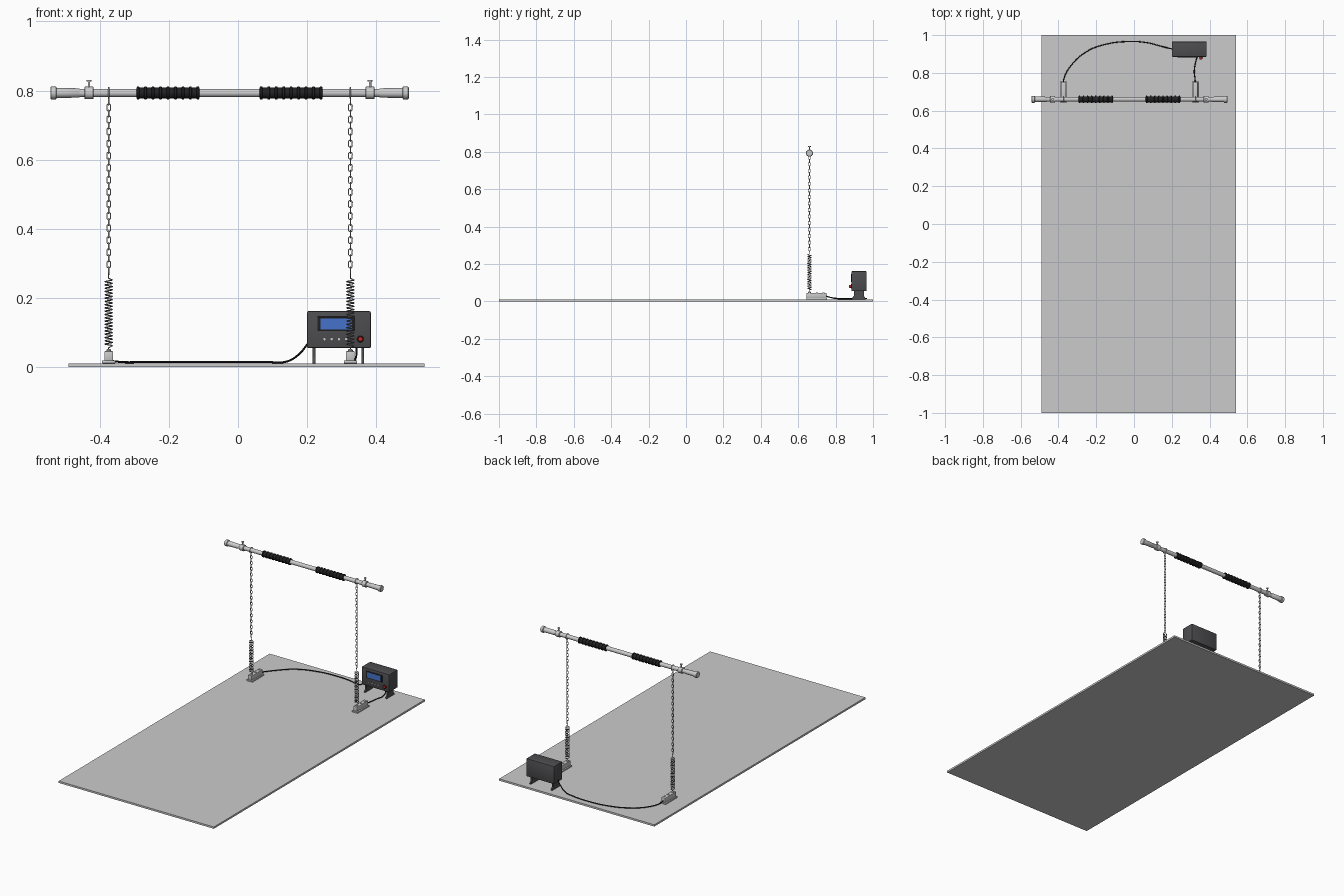
import bpy, bmesh, math
from mathutils import Vector

if "Cube" in bpy.data.objects:
    bpy.data.objects.remove(bpy.data.objects["Cube"])

CX, BY, BZ = -0.0245, 0.66, 0.793   # bar centre
TOP = 0.011                         # platform top


def paint(name, rgb):
    m = bpy.data.materials.new(name)
    m.diffuse_color = (*rgb, 1)
    m.use_nodes = True
    m.node_tree.nodes["Principled BSDF"].inputs["Base Color"].default_value = m.diffuse_color
    return m


black = paint("black_rubber", (0.015, 0.015, 0.015))
dark = paint("dark_grey", (0.075, 0.075, 0.08))
blue = paint("screen_blue", (0.06, 0.17, 0.6))
red = paint("button_red", (0.6, 0.02, 0.02))
steel = paint("spring_steel", (0.2, 0.2, 0.2))


def finish(ob, mat=None, smooth=True):
    if mat:
        ob.data.materials.append(mat)
    if smooth:
        bpy.ops.object.select_all(action='DESELECT')
        ob.select_set(True)
        bpy.context.view_layer.objects.active = ob
        bpy.ops.object.shade_smooth_by_angle(angle=math.radians(35))
    return ob


def from_bmesh(name, bm):
    bmesh.ops.recalc_face_normals(bm, faces=bm.faces)
    me = bpy.data.meshes.new(name)
    bm.to_mesh(me)
    bm.free()
    ob = bpy.data.objects.new(name, me)
    bpy.context.collection.objects.link(ob)
    return ob


def box(name, lo, hi, mat=None, bevel=0.0):
    bm = bmesh.new()
    bmesh.ops.create_cube(bm, size=1)
    for v in bm.verts:
        v.co = Vector([(a + b) / 2 + c * (b - a) for a, b, c in zip(lo, hi, v.co)])
    if bevel:
        bmesh.ops.bevel(bm, geom=bm.edges[:], offset=bevel, segments=2,
                        profile=0.5, affect='EDGES')
    return finish(from_bmesh(name, bm), mat, bevel > 0)


def lathe(name, origin, axis, profile, mat=None, sides=24):
    """Revolve (distance, radius) pairs round an axis, with capped ends."""
    q = Vector((0, 0, 1)).rotation_difference(Vector(axis))
    bm = bmesh.new()
    rings = []
    for d, r in profile:
        rings.append([bm.verts.new(Vector(origin) + q @ Vector(
            (r * math.cos(math.tau * i / sides), r * math.sin(math.tau * i / sides), d)))
            for i in range(sides)])
    for a, b in zip(rings, rings[1:]):
        for i in range(sides):
            j = (i + 1) % sides
            bm.faces.new((a[i], a[j], b[j], b[i]))
    bm.faces.new(rings[0])
    bm.faces.new(rings[-1])
    return finish(from_bmesh(name, bm), mat)


def wires(name, paths, radius, mat=None, closed=False, kind='POLY', res=1):
    cu = bpy.data.curves.new(name, 'CURVE')
    cu.dimensions = '3D'
    cu.bevel_depth, cu.bevel_resolution, cu.use_fill_caps = radius, res, True
    for pts in paths:
        sp = cu.splines.new(kind)
        if kind == 'BEZIER':
            sp.bezier_points.add(len(pts) - 1)
            for p, c in zip(sp.bezier_points, pts):
                p.co = c
                p.handle_left_type = p.handle_right_type = 'AUTO'
            sp.resolution_u = 8
        else:
            sp.points.add(len(pts) - 1)
            for p, c in zip(sp.points, pts):
                p.co = (*c, 1)
        sp.use_cyclic_u = closed
    ob = bpy.data.objects.new(name, cu)
    bpy.context.collection.objects.link(ob)
    bpy.ops.object.select_all(action='DESELECT')
    ob.select_set(True)
    bpy.context.view_layer.objects.active = ob
    bpy.ops.object.convert(target='MESH')
    return finish(bpy.context.object, mat)


def link(x, z, turned, w=0.0055, h=0.0104):
    pts = []
    for i in range(16):
        a = math.tau * i / 16
        u = w * math.cos(a)
        v = w * math.sin(a) + math.copysign(h - w, math.sin(a + 0.01))
        pts.append((x, BY + u, z + v) if turned else (x + u, BY, z + v))
    return pts


# platform
box("platform", (-0.49, -1, 0), (0.54, 1, TOP))

# lifting bar
lathe("bar_shaft", (CX, BY, BZ), (1, 0, 0), [(-0.44, 0.012), (0.44, 0.012)])

for side, s in (("left", -1), ("right", 1)):
    ax = (s, 0, 0)
    # end sleeve with cap
    lathe(side + "_bar_end", (CX, BY, BZ), ax,
          [(0.42, 0.009), (0.424, 0.011), (0.432, 0.011), (0.436, 0.0135), (0.5, 0.0145),
           (0.502, 0.0185), (0.516, 0.0185), (0.5185, 0.016)])
    # locking collar and its thumb screw
    lathe(side + "_collar", (CX, BY, BZ), ax,
          [(0.393, 0.016), (0.395, 0.018), (0.418, 0.018), (0.42, 0.016)])
    lathe(side + "_collar_screw", (CX + s * 0.4065, BY, BZ), (0, 0, 1),
          [(0.012, 0.0035), (0.033, 0.0035), (0.033, 0.007), (0.037, 0.007)], sides=12)
    # ribbed grip
    prof = [(0.0865, 0.015)]
    for i in range(9):
        c = 0.0915 + i * 0.02163
        prof += [(c - 0.004, 0.016), (c - 0.003, 0.019), (c + 0.003, 0.019), (c + 0.004, 0.016)]
    lathe(side + "_grip", (CX, BY, BZ), ax, prof + [(0.2695, 0.015)], black)

    # chain hung from a ring round the bar
    x = CX + s * 0.3495
    links = [link(x, 0.751 - 0.01745 * k, k % 2 == 1) for k in range(-1, 28)]
    wires(side + "_chain", links, 0.0017, closed=True)
    ring = [(x, BY + 0.0155 * math.cos(math.tau * i / 24),
             BZ + 0.0155 * math.sin(math.tau * i / 24)) for i in range(24)]
    wires(side + "_bar_ring", [ring], 0.0022, closed=True)

    # coil spring with hooked ends
    n, turns, z0, z1 = 14, 20, 0.062, 0.252
    coil = [(x, BY, 0.04), (x, BY, 0.056)]
    for i in range(n * turns + 1):
        a = math.tau * i / n
        coil.append((x + 0.0105 * math.cos(a), BY + 0.0105 * math.sin(a),
                     z0 + (z1 - z0) * i / (n * turns)))
    coil += [(x, BY, 0.257), (x, BY, 0.272)]
    wires(side + "_spring", [coil], 0.0017, steel)

    # load cell on its mounting plate
    box(side + "_foot_plate", (x - 0.019, 0.643, TOP), (x + 0.019, 0.755, 0.019), bevel=0.001)
    box(side + "_load_cell", (x - 0.0125, 0.645, 0.019), (x + 0.0125, 0.752, 0.046), bevel=0.002)
    lathe(side + "_spring_anchor", (x, BY, 0.044), (0, 0, 1),
          [(0, 0.007), (0.006, 0.007), (0.009, 0.004)], sides=12)
    for k, y in enumerate((0.70, 0.735)):
        lathe(f"{side}_cell_bolt_{k + 1}", (x, y, 0.044), (0, 0, 1),
              [(0, 0.005), (0.005, 0.005)], sides=12)

# display unit
F = 0.885
box("display_case", (0.2, F, 0.055), (0.384, 0.966, 0.162), dark, 0.004)
box("screen_bezel", (0.23, F - 0.003, 0.104), (0.338, F + 0.005, 0.146), black, 0.001)
box("screen", (0.238, F - 0.004, 0.109), (0.33, F + 0.005, 0.141), blue)
lathe("button_collar", (0.354, F + 0.002, 0.081), (0, -1, 0), [(0, 0.011), (0.005, 0.011)], black)
lathe("red_button", (0.354, F, 0.081), (0, -1, 0),
      [(0, 0.008), (0.011, 0.008), (0.014, 0.006)], red)
for k in range(4):
    lathe(f"small_button_{k + 1}", (0.25 + 0.021 * k, F + 0.001, 0.081), (0, -1, 0),
          [(0, 0.0035), (0.004, 0.0035)], sides=12)

# flared display legs
for name, x in (("left_display_leg", 0.22), ("right_display_leg", 0.361)):
    bm = bmesh.new()
    outline = [(0.888, TOP), (0.888, 0.017), (0.897, 0.03), (0.897, 0.058),
               (0.951, 0.058), (0.951, 0.03), (0.96, 0.017), (0.96, TOP)]
    f = bm.faces.new([bm.verts.new((x - 0.004, y, z)) for y, z in outline])
    ext = bmesh.ops.extrude_face_region(bm, geom=[f])["geom"]
    bmesh.ops.translate(bm, vec=(0.008, 0, 0),
                        verts=[g for g in ext if isinstance(g, bmesh.types.BMVert)])
    finish(from_bmesh(name, bm), dark, False)

# signal cables
wires("left_cable", [[(-0.374, 0.745, 0.03), (-0.371, 0.77, 0.022), (-0.34, 0.83, 0.015),
                      (-0.26, 0.907, 0.015), (-0.156, 0.95, 0.015), (-0.008, 0.966, 0.015),
                      (0.08, 0.958, 0.015), (0.14, 0.942, 0.016), (0.175, 0.933, 0.036),
                      (0.205, 0.926, 0.072)]], 0.003, black, kind='BEZIER', res=2)
wires("right_cable", [[(0.325, 0.745, 0.03), (0.323, 0.77, 0.022), (0.319, 0.807, 0.015),
                       (0.326, 0.855, 0.015), (0.338, 0.895, 0.02), (0.343, 0.91, 0.04),
                       (0.343, 0.91, 0.06)]], 0.003, black, kind='BEZIER', res=2)
